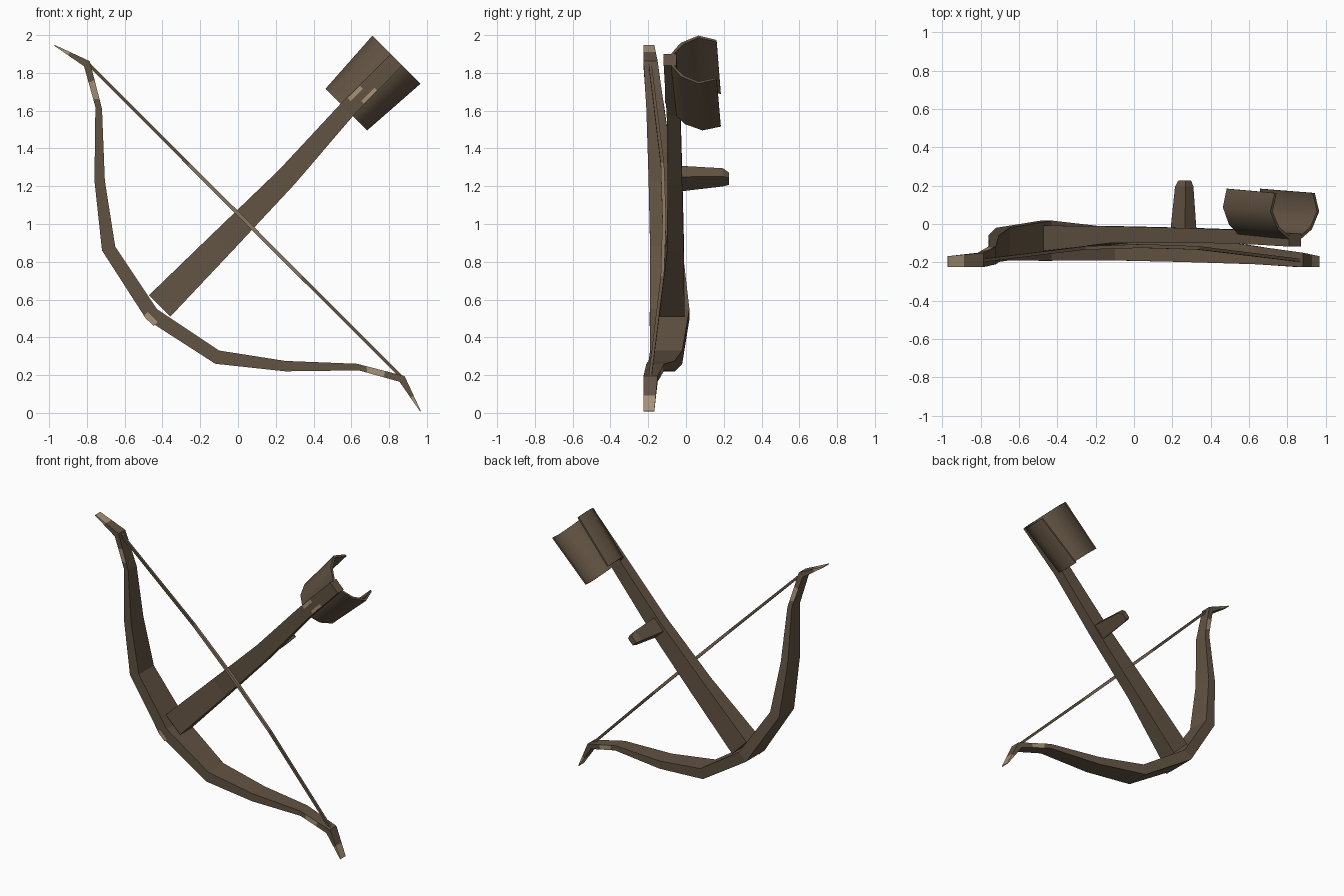
import bpy, bmesh, math
from mathutils import Vector

if "Cube" in bpy.data.objects:
    bpy.data.objects.remove(bpy.data.objects["Cube"])


def material(name, rgb):
    m = bpy.data.materials.new(name)
    m.diffuse_color = (*rgb, 1)
    m.use_nodes = True
    m.node_tree.nodes["Principled BSDF"].inputs["Base Color"].default_value = m.diffuse_color
    return m


WOOD = material("dark_wood", (0.122, 0.087, 0.055))
WORN = material("worn_wood", (0.38, 0.285, 0.18))
CORD = material("cord", (0.24, 0.175, 0.115))
MATS = [WOOD, WORN, CORD]
U = Vector((math.sqrt(.5), 0, math.sqrt(.5)))    # along the stock
V = Vector((-math.sqrt(.5), 0, math.sqrt(.5)))   # across the stock
Y = Vector((0, 1, 0))


def loft(name, rings, rule=lambda seg, side: 0, smooth=False):
    """Join closed rings of points into a capped solid; rule picks face materials."""
    bm = bmesh.new()
    vs = [[bm.verts.new(p) for p in r] for r in rings]
    n = len(rings[0])
    for i in range(len(vs) - 1):
        for j in range(n):
            k = (j + 1) % n
            f = bm.faces.new((vs[i][j], vs[i][k], vs[i + 1][k], vs[i + 1][j]))
            f.material_index = rule(i, j)
    bm.faces.new(vs[0]).material_index = rule(0, -1)
    bm.faces.new(vs[-1]).material_index = rule(len(vs) - 2, -1)
    bmesh.ops.recalc_face_normals(bm, faces=bm.faces)
    me = bpy.data.meshes.new(name)
    bm.to_mesh(me)
    bm.free()
    for m in MATS:
        me.materials.append(m)
    ob = bpy.data.objects.new(name, me)
    bpy.context.collection.objects.link(ob)
    if smooth:
        bpy.ops.object.select_all(action='DESELECT')
        ob.select_set(True)
        bpy.context.view_layer.objects.active = ob
        bpy.ops.object.shade_smooth_by_angle(angle=math.radians(50))
    return ob


def rect(c, a, ha, b, hb):
    return [c - a * ha - b * hb, c + a * ha - b * hb,
            c + a * ha + b * hb, c - a * ha + b * hb]


# Bow limb stations: outer x, z, inner x, z, front y, back y (apex to tip)
limb = [
    (-.485, .495, -.43, .55, -.19, .018),
    (-.72, .86, -.65, .88, -.19, -.02),
    (-.76, 1.23, -.705, 1.23, -.198, -.06),
    (-.755, 1.62, -.72, 1.61, -.21, -.115),
    (-.815, 1.835, -.785, 1.862, -.225, -.15),
    (-.973, 1.944, -.970, 1.948, -.225, -.168),
]


def mix(a, b, t):
    return tuple(p + (q - p) * t for p, q in zip(a, b))


# extra stations bound the worn band and the worn tip
limb = limb[:4] + [mix(limb[3], limb[4], .2), mix(limb[3], limb[4], .6),
                   limb[4], mix(limb[4], limb[5], .55), limb[5]]


def mirrored(s):
    """Reflect a station across the stock axis z = x + 0.98."""
    ox, oz, ix, iz, f, b = s
    return (oz - .98, ox + .98, iz - .98, ix + .98, f, b)


stations = limb[::-1] + [mirrored(s) for s in limb[1:]]
rings = [[Vector((ox, f, oz)), Vector((ix, f, iz)),
          Vector((ix, b, iz)), Vector((ox, b, oz))]
         for ox, oz, ix, iz, f, b in stations]
last = len(rings) - 2


def bow_rule(seg, side):
    seg = min(seg, last - seg)
    return int(seg == 0 or (seg == 3 and side in (0, 2)))


loft("bow", rings, bow_rule)

# Stock: centre x, z, half width, front y, back y
stock = [(-.415, .566, .08, -.14, -.008), (-.08, .905, .069, -.10, -.012),
         (.26, 1.25, .056, -.098, -.02), (.575, 1.603, .046, -.102, -.03),
         (.84, 1.87, .043, -.118, -.05)]
loft("stock", [rect(Vector((x, (f + b) / 2, z)), V, w, Y, (b - f) / 2)
               for x, z, w, f, b in stock])

# Butt: open half tube wrapped round the rear of the stock
outer = [(.82, .162), (1, .065), (.7, -.028), (.25, -.078)]
outer += [(-v, y) for v, y in outer[::-1]]
inner = [(v * .91, y + (0 if y > .1 else .013 * (y < 0))) for v, y in outer[::-1]]


def butt_ring(x, z, w, dy):
    return [Vector((x, y + dy, z)) + V * (v * w) for v, y in outer + inner]


loft("butt", [butt_ring(.574, 1.606, .156, .022), butt_ring(.839, 1.87, .18, 0)],
     smooth=True)

# Trigger handle on the back of the stock
trigger = [(.258, 1.24, -.04, .055, .042), (.262, 1.247, .195, .038, .03),
           (.265, 1.24, .228, .026, .02)]
loft("trigger", [rect(Vector((x, y, z)), U, a, V, b) for x, z, y, a, b in trigger])

# Bowstring, bent over the front of the stock
string = [(0, -.19, .008), (.32, -.125, .009), (.5, -.115, .010),
          (.68, -.125, .009), (1, -.19, .008)]
a, b = Vector((-.79, 0, 1.845)), Vector((.865, 0, .19))
loft("bowstring", [rect(a.lerp(b, t) + Y * y, U, r, Y, r) for t, y, r in string],
     lambda seg, side: 2 if seg in (1, 2) else 0)


# Worn patches: thin plates on the front faces
def patch(name, x, z, y, along, length, across, width):
    c = Vector((x, y, z))
    loft(name, [rect(c + along * s * length / 2, across, width / 2, Y, .002)
                for s in (-1, 1)], lambda seg, side: 1)


patch("apex_wear", -.462, .497, -.19, V, .075, U, .03)
patch("stock_wear_left", .625, 1.695, -.106, U, .10, V, .022)
patch("stock_wear_right", .698, 1.683, -.108, U, .11, V, .018)
